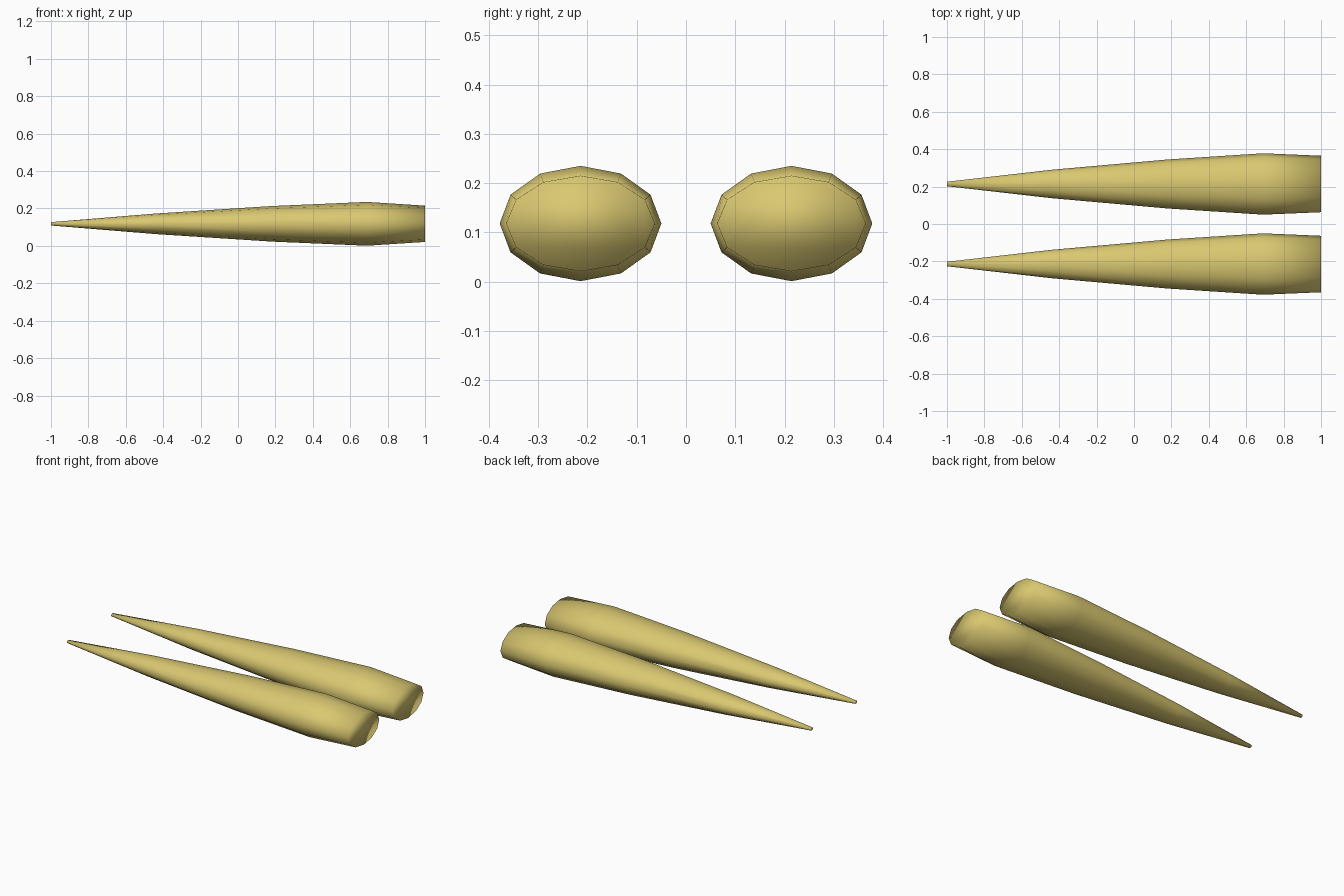
import bpy
import bmesh
from math import sin, cos, tau

cube = bpy.data.objects.get("Cube")
if cube:
    bpy.data.objects.remove(cube, do_unlink=True)

# Single pale gold material
gold = bpy.data.materials.new("pale_gold")
gold.use_nodes = True
colour = (0.70, 0.58, 0.165, 1)
gold.diffuse_color = colour
gold.node_tree.nodes["Principled BSDF"].inputs["Base Color"].default_value = colour

SIDES = 12
CENTRE_Z = 0.118
# Stations along the length: x, half width, half height
PROFILE = [
    (-1.0, 0.012, 0.009),
    (-0.44, 0.076, 0.055),
    (0.18, 0.131, 0.095),
    (0.69, 0.164, 0.117),
    (1.0, 0.151, 0.097),
]


def tapered_prong(name, y):
    """Loft twelve-sided oval rings from the thin tip to the blunt end."""
    bm = bmesh.new()
    rings = []
    for x, half_y, half_z in PROFILE:
        angles = [tau * i / SIDES for i in range(SIDES)]
        rings.append([bm.verts.new((x, y + half_y * cos(a), CENTRE_Z + half_z * sin(a)))
                      for a in angles])
    for a, b in zip(rings, rings[1:]):
        for i in range(SIDES):
            j = (i + 1) % SIDES
            bm.faces.new((a[i], a[j], b[j], b[i]))
    # Tip and end caps
    bm.faces.new(rings[0])
    bm.faces.new(rings[-1])
    bmesh.ops.recalc_face_normals(bm, faces=bm.faces)
    for face in bm.faces:
        face.smooth = True
    mesh = bpy.data.meshes.new(name)
    bm.to_mesh(mesh)
    bm.free()
    mesh.materials.append(gold)
    obj = bpy.data.objects.new(name, mesh)
    bpy.context.collection.objects.link(obj)


# Matching pair, side by side
for name, side in (("front_prong", -1), ("back_prong", 1)):
    tapered_prong(name, side * 0.214)
